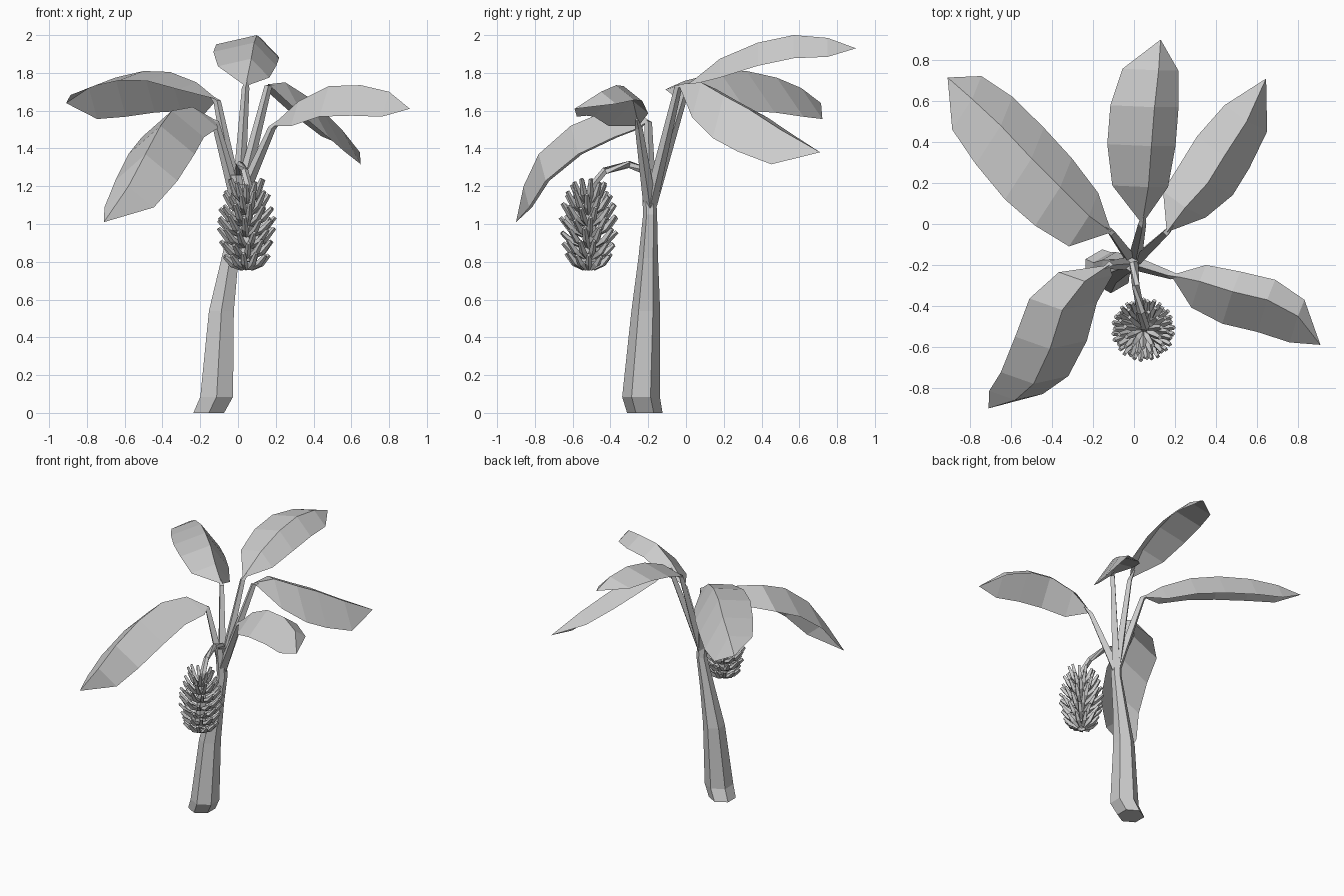
import bpy, bmesh, math
from mathutils import Vector

cube = bpy.data.objects.get("Cube")
if cube:
    bpy.data.objects.remove(cube, do_unlink=True)

grey = bpy.data.materials.new("plain grey")
grey.use_nodes = True
colour = (0.6, 0.6, 0.6, 1)
grey.diffuse_color = colour
grey.node_tree.nodes["Principled BSDF"].inputs["Base Color"].default_value = colour


def finish(name, bm, closed=True):
    if closed:
        bmesh.ops.recalc_face_normals(bm, faces=bm.faces)
    mesh = bpy.data.meshes.new(name)
    bm.to_mesh(mesh)
    bm.free()
    mesh.materials.append(grey)
    obj = bpy.data.objects.new(name, mesh)
    bpy.context.collection.objects.link(obj)


def add_tube(bm, path, radii, sides, level=False):
    """Capped tube through the path points; level keeps the rings horizontal."""
    path = [Vector(p) for p in path]
    rings = []
    for i, p in enumerate(path):
        along = path[min(i + 1, len(path) - 1)] - path[max(i - 1, 0)]
        axis = Vector((0, 0, 1)) if level else along.normalized()
        reference = Vector((1, 0, 0)) if level else Vector((0, 1, 0))
        side = axis.cross(reference).normalized()
        other = axis.cross(side)
        ring = []
        for k in range(sides):
            a = math.tau * k / sides
            offset = side * math.cos(a) + other * math.sin(a)
            ring.append(bm.verts.new(p + offset * radii[i]))
        rings.append(ring)
    for low, high in zip(rings, rings[1:]):
        for k in range(sides):
            n = (k + 1) % sides
            bm.faces.new((low[k], low[n], high[n], high[k]))
    bm.faces.new(rings[0][::-1])
    bm.faces.new(rings[-1])


def make_tube(name, path, radii, sides, level=False):
    bm = bmesh.new()
    add_tube(bm, path, radii, sides, level)
    finish(name, bm)


def make_leaf(name, midrib, left, right):
    """Folded blade: midrib points with an edge offset to either side."""
    bm = bmesh.new()
    left, right = Vector(left), Vector(right)
    last = len(midrib) - 1
    rows = []
    for i, p in enumerate(midrib):
        p = Vector(p)
        if i in (0, last):
            v = bm.verts.new(p)
            rows.append((v, v, v))
        else:
            width = math.sin(math.pi * i / last) ** 0.42
            rows.append([bm.verts.new(p + o * width) for o in (left, Vector(), right)])
    for a, b in zip(rows, rows[1:]):
        for k in (0, 1):
            corners = list(dict.fromkeys((a[k], a[k + 1], b[k + 1], b[k])))
            bm.faces.new(corners[::-1])
    finish(name, bm, closed=False)
    # Leaf stalk from the crown to the underside of the blade
    start, drop = Vector((0, -0.19, 1.1)), Vector((0, 0, 0.012))
    end, inner = Vector(midrib[0]), Vector(midrib[1])
    make_tube(name + "_stalk", [start, end - drop, end.lerp(inner, 0.35) - drop],
              [0.036, 0.02, 0.006], 4)


# Leaning trunk
make_tube("trunk",
          [(-0.155, -0.218, 0), (-0.113, -0.238, 0.085), (-0.088, -0.213, 0.54),
           (-0.042, -0.2, 0.82), (0, -0.19, 1.05), (-0.01, -0.2, 1.26)],
          [0.094, 0.1, 0.076, 0.052, 0.037, 0.036], 6, level=True)

# Leaves
make_leaf("back_leaf",
          [(0.04, 0, 1.73), (0.07, 0.18, 1.875), (0.085, 0.38, 1.96),
           (0.1, 0.57, 2), (0.12, 0.75, 1.985), (0.13, 0.9, 1.93)],
          (-0.22, 0.01, -0.05), (0.12, 0, -0.125))
make_leaf("back_right_leaf",
          [(-0.11, -0.04, 1.66), (-0.22, 0.04, 1.75), (-0.36, 0.18, 1.805),
           (-0.5, 0.32, 1.81), (-0.65, 0.48, 1.775), (-0.79, 0.61, 1.72),
           (-0.91, 0.715, 1.64)],
          (-0.13, -0.2, -0.05), (0.06, 0.15, -0.22))
make_leaf("back_left_leaf",
          [(0.16, -0.04, 1.74), (0.25, 0.08, 1.75), (0.36, 0.2, 1.68),
           (0.44, 0.33, 1.61), (0.55, 0.5, 1.5), (0.645, 0.71, 1.38)],
          (-0.135, 0.1, -0.045), (0.125, -0.06, -0.23))
make_leaf("front_left_leaf",
          [(0.18, -0.25, 1.52), (0.32, -0.28, 1.65), (0.48, -0.33, 1.73),
           (0.65, -0.37, 1.735), (0.8, -0.45, 1.7), (0.91, -0.59, 1.61)],
          (0.04, 0.1, -0.08), (-0.05, -0.16, -0.165))
make_leaf("front_right_leaf",
          [(-0.12, -0.2, 1.55), (-0.24, -0.28, 1.62), (-0.35, -0.42, 1.6),
           (-0.41, -0.61, 1.52), (-0.49, -0.78, 1.37), (-0.58, -0.86, 1.2),
           (-0.71, -0.9, 1.01)],
          (0.18, 0.04, -0.15), (-0.17, 0.06, -0.15))

# Arched fruit stalk
make_tube("fruit_stalk",
          [(0, -0.19, 1.27), (0.01, -0.3, 1.315), (0.035, -0.43, 1.28),
           (0.055, -0.5, 1.2), (0.045, -0.515, 0.8)],
          [0.022, 0.02, 0.02, 0.022, 0.04], 5)

# Fruit bunch: rings of upturned fingers, narrowing to the top
bm = bmesh.new()
centre = Vector((0.045, -0.515, 0))
rows, per_row = 7, 11
for r in range(rows):
    t = r / (rows - 1)
    base_z = 0.765 + 0.35 * t
    reach = 0.12 + 0.035 * math.sin(math.pi * t) - 0.03 * t ** 3
    for k in range(per_row):
        a = math.tau * (k + 0.37 * r) / per_row
        out = Vector((math.cos(a), math.sin(a), 0))
        rise = (0.65 + 0.35 * t) * (1 + 0.15 * math.sin(5 * k + r))
        path = [centre + out * f * reach + Vector((0, 0, base_z + h * rise))
                for f, h in ((0.2, 0), (0.65, 0.04), (1, 0.11))]
        add_tube(bm, path, [0.014, 0.018, 0.011], 4)
finish("fruit_bunch", bm)
